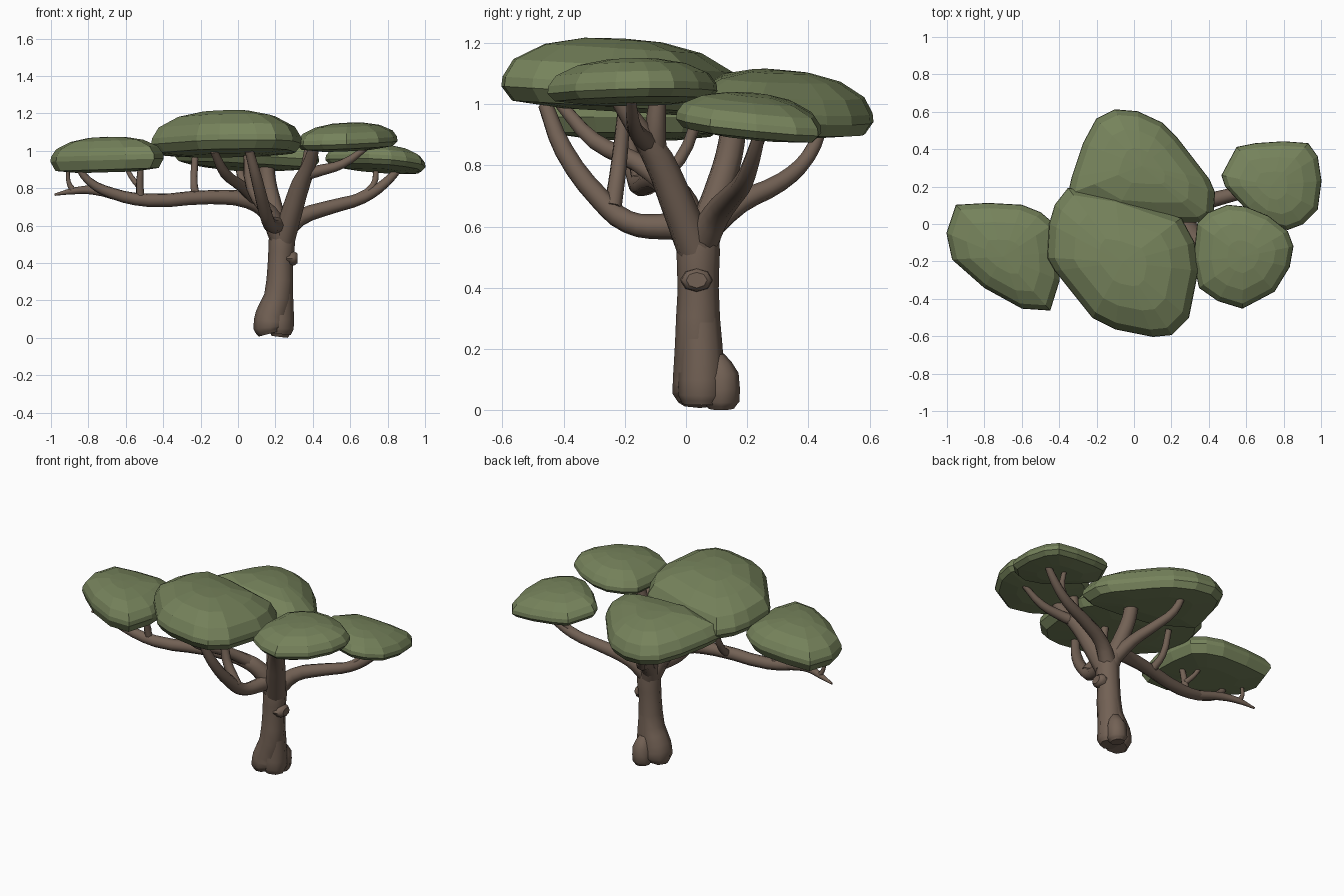
import bpy, bmesh
from mathutils import Vector


def material(name, rgb):
    m = bpy.data.materials.new(name)
    m.diffuse_color = (*rgb, 1)
    return m


BARK = material("bark", (0.17, 0.12, 0.09))
LEAF = material("leaf", (0.18, 0.225, 0.105))


def limb(name, pts, res=3, squash=1.0):
    """Tapered eight-sided limb through (x, y, z, radius) points."""
    cu = bpy.data.curves.new(name, 'CURVE')
    cu.dimensions = '3D'
    cu.bevel_depth = 1.0
    cu.bevel_resolution = 2
    cu.resolution_u = res
    cu.use_fill_caps = True
    sp = cu.splines.new('BEZIER')
    sp.bezier_points.add(len(pts) - 1)
    for bp, (x, y, z, r) in zip(sp.bezier_points, pts):
        bp.co = (x, y, z)
        bp.radius = r
        bp.handle_left_type = bp.handle_right_type = 'AUTO'
    ob = bpy.data.objects.new(name, cu)
    bpy.context.collection.objects.link(ob)
    bpy.ops.object.select_all(action='DESELECT')
    ob.select_set(True)
    bpy.context.view_layer.objects.active = ob
    bpy.ops.object.convert(target='MESH')
    ob = bpy.context.object
    ob.data.materials.clear()
    ob.data.materials.append(BARK)
    for v in ob.data.vertices:
        v.co.z = pts[0][2] + (v.co.z - pts[0][2]) * squash
    bpy.ops.object.shade_smooth_by_angle(angle=0.9)


def canopy(name, outline, bottom, rim, top, tilt=(0, 0)):
    """Flat-bottomed leaf pad: rings of the outline, domed on top."""
    bm = bmesh.new()
    n = len(outline)
    c = Vector(((min(p[0] for p in outline) + max(p[0] for p in outline)) / 2,
                (min(p[1] for p in outline) + max(p[1] for p in outline)) / 2))
    h = top - rim
    profile = [(0.5, bottom - 0.005), (0.92, bottom + 0.01), (1.01, rim - 0.015),
               (1.0, rim + 0.1 * h), (0.91, rim + 0.46 * h),
               (0.65, rim + 0.8 * h), (0.32, rim + 0.97 * h)]

    def vert(s, z, p):
        d = (Vector(p) - c) * s
        return bm.verts.new((c.x + d.x, c.y + d.y, z + d.x * tilt[0] + d.y * tilt[1]))

    rings = [[vert(s, z, p) for p in outline] for s, z in profile]
    for a, b in zip(rings, rings[1:]):
        for i in range(n):
            j = (i + 1) % n
            bm.faces.new((a[i], a[j], b[j], b[i]))
    for ring, z in ((rings[0], bottom - 0.005), (rings[-1], top)):
        tip = bm.verts.new((c.x, c.y, z))
        for i in range(n):
            bm.faces.new((ring[i], ring[(i + 1) % n], tip))
    bmesh.ops.recalc_face_normals(bm, faces=bm.faces)
    me = bpy.data.meshes.new(name)
    bm.to_mesh(me)
    bm.free()
    me.materials.append(LEAF)
    bpy.context.collection.objects.link(bpy.data.objects.new(name, me))


# Trunk, root flares and side knot
limb("trunk", [(.18, .045, .025, .07), (.172, .045, .055, .09), (.18, .045, .12, .087), (.215, .04, .22, .076),
               (.226, .04, .4, .067), (.235, .04, .52, .071), (.235, .045, .61, .062)], 2)
limb("root_flare", [(.22, .05, .02, .062), (.222, .05, .05, .076), (.224, .05, .15, .074), (.225, .045, .3, .066)], 2)
limb("root_lobe", [(.222, .115, .005, .042), (.225, .115, .03, .06),
                   (.23, .115, .11, .058), (.225, .09, .17, .037)], 2)
limb("knot", [(.26, .035, .425, .054), (.302, .035, .425, .05), (.318, .035, .425, .034)], 2, 0.75)

# Long left limb and its twigs
limb("left_limb", [(.22, .03, .55, .06), (.16, -.01, .67, .052), (.05, -.06, .735, .044), (-.15, -.1, .752, .038),
                   (-.48, -.15, .735, .036), (-.68, -.17, .775, .03), (-.8, -.19, .84, .022), (-.86, -.2, .92, .018)])
limb("left_tip_twig", [(-.62, -.16, .755, .028), (-.78, -.13, .79, .024),
                       (-.88, -.1, .785, .018), (-.98, -.08, .765, .006)])
limb("left_tip_spur", [(-.88, -.1, .785, .017), (-.905, -.1, .83, .012), (-.91, -.11, .9, .01)])
limb("left_mid_twig", [(-.52, -.15, .73, .024), (-.525, -.17, .82, .02), (-.52, -.19, .92, .016)])
limb("left_mid_fork", [(-.52, -.16, .8, .018), (-.57, -.13, .86, .014), (-.6, -.11, .92, .012)])
limb("left_inner_twig", [(-.22, -.1, .75, .024), (-.235, -.02, .82, .02), (-.23, .04, .96, .018)])

# Front limbs carrying the large pad
limb("front_limb", [(.215, .03, .61, .05), (.19, -.08, .6, .042), (.165, -.19, .615, .037), (.14, -.28, .69, .036),
                    (.1, -.4, .85, .032), (.06, -.46, 1.0, .025)])
limb("front_fork", [(.12, -.03, .71, .036), (.02, -.16, .81, .032),
                    (-.07, -.3, .88, .028), (-.13, -.41, 1.0, .02)])
limb("front_inner_twig", [(.16, -.24, .66, .03), (.07, -.22, .8, .027), (.05, -.2, 1.0, .022)])

# Right front limb and forks
limb("right_front_limb", [(.245, .03, .53, .062), (.29, -.03, .68, .056), (.335, -.09, .82, .05),
                          (.375, -.15, .91, .038), (.41, -.23, 1.03, .028)])
limb("right_front_fork", [(.345, -.12, .87, .035), (.44, -.15, .895, .03),
                          (.56, -.17, .93, .024), (.69, -.18, 1.02, .015)])
limb("right_front_spur", [(.34, -.1, .83, .038), (.37, -.1, .92, .034), (.385, -.09, 1.04, .026)])

# Right back limb
limb("right_back_limb", [(.24, .05, .55, .055), (.33, .1, .64, .045), (.5, .15, .7, .038),
                         (.67, .19, .75, .032), (.79, .22, .83, .026), (.89, .25, .94, .018)])
limb("right_back_twig", [(.6, .17, .73, .022), (.72, .21, .81, .018), (.74, .26, .92, .014)])

# Back limbs
limb("back_upright", [(.225, .05, .55, .06), (.19, .1, .7, .048), (.16, .14, .83, .045), (.15, .16, .95, .042)])
limb("back_limb", [(.215, .06, .58, .045), (.16, .18, .68, .036), (.1, .31, .745, .03),
                   (.03, .4, .83, .025), (0, .45, .94, .02)])

# Leaf pads
canopy("left_canopy", [(-.95, .1), (-.78, .11), (-.6, .1), (-.5, .06), (-.43, 0), (-.405, -.15), (-.40, -.3),
                       (-.45, -.46), (-.6, -.45), (-.8, -.34), (-.97, -.19), (-1, -.05)],
       .89, .965, 1.075, (.03, 0))
canopy("front_canopy", [(-.35, .19), (-.1, .15), (.25, .03), (.32, -.1), (.34, -.25), (.29, -.5), (.2, -.59),
                        (.1, -.6), (-.1, -.56), (-.22, -.5), (-.42, -.25), (-.46, -.18), (-.45, 0), (-.42, .1)],
       .98, 1.05, 1.215, (0, -.06))
canopy("back_canopy", [(-.2, .56), (-.1, .61), (.02, .6), (.15, .54), (.23, .46), (.4, .24), (.43, .17),
                       (.42, .04), (.37, .01), (.15, .01), (-.12, .03), (-.35, .16), (-.33, .25), (-.27, .43)],
       .905, .97, 1.11, (-.06, -.07))
canopy("right_back_canopy", [(.55, .41), (.65, .43), (.8, .44), (.93, .43), (.98, .36), (1, .23), (.98, .08),
                             (.9, 0), (.82, -.03), (.7, 0), (.6, .08), (.49, .2), (.47, .26)],
       .9, .95, 1.035, (-.08, -.1))
canopy("right_front_canopy", [(.5, .1), (.6, .09), (.72, .04), (.82, -.04), (.85, -.12), (.83, -.23), (.75, -.36),
                              (.58, -.45), (.45, -.41), (.35, -.34), (.32, -.2), (.34, 0), (.4, .06)],
       1.005, 1.055, 1.15, (.04, .02))
